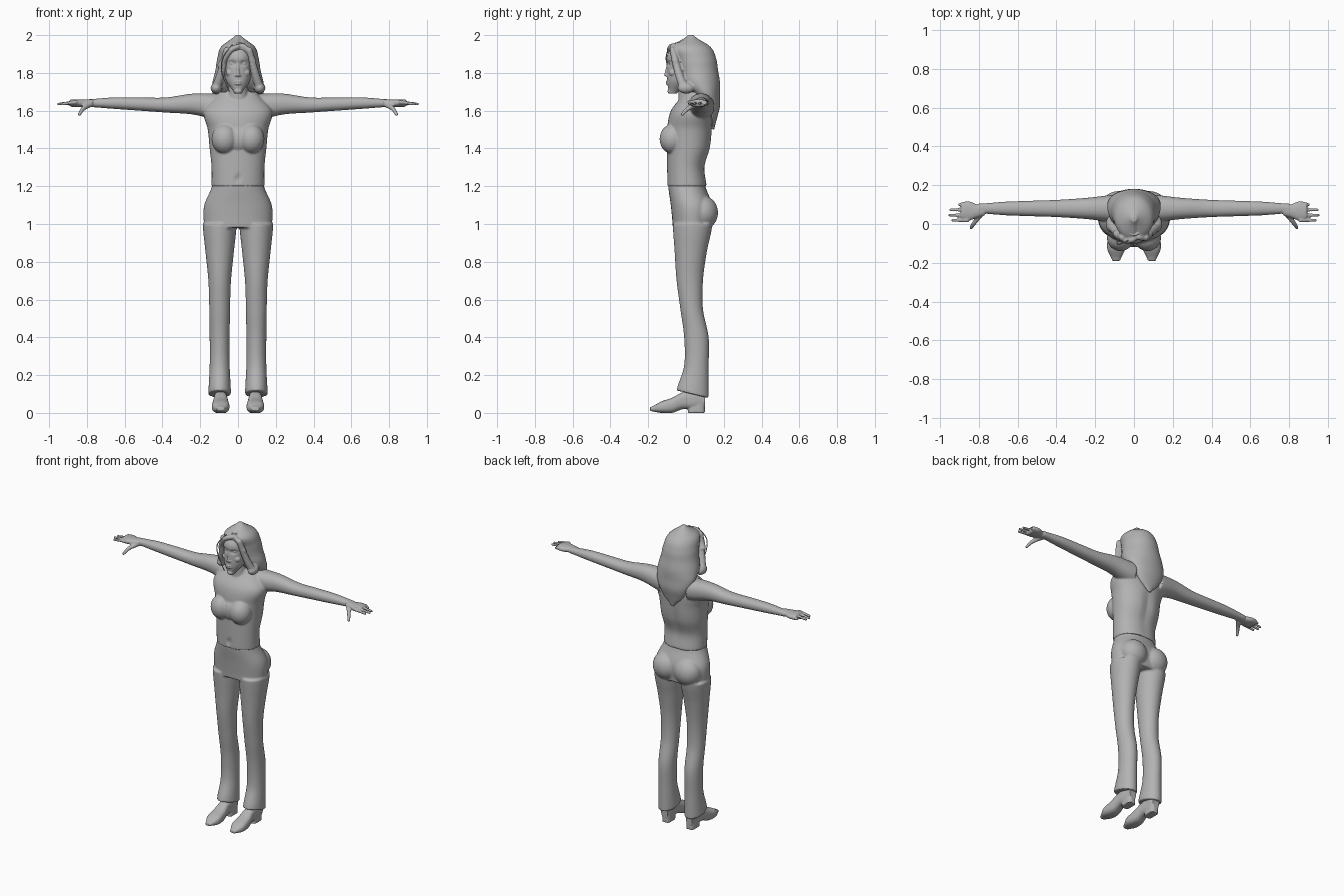
import bpy, bmesh, math
from mathutils import Vector, Matrix

if "Cube" in bpy.data.objects:
    bpy.data.objects.remove(bpy.data.objects["Cube"], do_unlink=True)

grey = bpy.data.materials.new("plain grey")
grey.use_nodes = True
grey.diffuse_color = (.45, .45, .45, 1)
for node in grey.node_tree.nodes:
    if node.type == 'BSDF_PRINCIPLED':
        node.inputs["Base Color"].default_value = grey.diffuse_color
        node.inputs["Roughness"].default_value = .7


def spline(points, steps=8):
    """Smooth curve passing through all the points."""
    points = [Vector(p) for p in points]
    before = [points[0]] + points
    after = points[1:] + [points[-1], points[-1]]
    curve = []
    for i in range(len(points) - 1):
        start, end = points[i], points[i + 1]
        leave = (end - before[i]) / 2
        arrive = (after[i + 1] - start) / 2
        for step in range(steps):
            t = step / steps
            ease = t * t * (3 - 2 * t)
            bend = leave * (t * (1 - t) * (1 - t)) - arrive * (t * t * (1 - t))
            curve.append(start.lerp(end, ease) + bend)
    return curve + [points[-1]]


def rounded(value, power):
    return math.copysign(abs(value) ** (2 / power), value)


def loft(bm, start, end, rows, axis="z", middle=0, pair=False, power=2.2, segments=48):
    """Skin evenly spaced rounded sections; a row is half width, low edge and high edge."""
    sections = spline(rows)
    for side in ((1, -1) if pair else (1,)):
        rings = []
        for i, (half, low, high) in enumerate(sections):
            along = start + (end - start) * i / (len(sections) - 1)
            ring = []
            for k in range(segments):
                angle = math.tau * k / segments
                across = middle + half * rounded(math.cos(angle), power)
                deep = (low + high) / 2 + (high - low) / 2 * rounded(math.sin(angle), power)
                x, y, z = {"x": (along, across, deep),
                           "y": (across, along, deep),
                           "z": (across, deep, along)}[axis]
                ring.append(bm.verts.new((side * x, y, z)))
            rings.append(ring)
        for lower, upper in zip(rings, rings[1:]):
            for k in range(segments):
                bm.faces.new((lower[k - 1], lower[k], upper[k], upper[k - 1]))
        bm.faces.new(rings[0][::-1])
        bm.faces.new(rings[-1])


def ball(bm, centre, radii, pair=False, detail=3):
    for side in ((1, -1) if pair else (1,)):
        x, y, z = centre
        place = Matrix.Translation((side * x, y, z)) @ Matrix.Diagonal((*radii, 1))
        bmesh.ops.create_icosphere(bm, subdivisions=detail, radius=1, matrix=place)


def chain(bm, points, thick, thin, pair=False):
    """Tapering rounded limb made of closely spaced balls."""
    path = spline(points)
    for i, point in enumerate(path):
        radius = thick + (thin - thick) * i / (len(path) - 1)
        ball(bm, point, [radius] * 3, pair, detail=2)


def dent(bm, centre, size, push):
    """Push the surface along y with a soft falloff."""
    for v in bm.verts:
        distance = sum(((v.co[k] - centre[k]) / size[k]) ** 2 for k in range(3))
        v.co.y += push * math.exp(-distance)


def fuse(bm, name, voxel, rounds):
    """Blend all the pieces into one smooth skin."""
    bmesh.ops.recalc_face_normals(bm, faces=bm.faces)
    mesh = bpy.data.meshes.new(name)
    bm.to_mesh(mesh)
    bm.free()
    part = bpy.data.objects.new(name, mesh)
    bpy.context.collection.objects.link(part)
    remesh = part.modifiers.new("Blend", 'REMESH')
    remesh.mode = 'VOXEL'
    remesh.voxel_size = voxel
    soften = part.modifiers.new("Soften", 'SMOOTH')
    soften.factor = .5
    soften.iterations = rounds
    bpy.context.view_layer.update()
    depsgraph = bpy.context.evaluated_depsgraph_get()
    baked = bpy.data.meshes.new_from_object(part.evaluated_get(depsgraph))
    part.modifiers.clear()
    part.data = baked
    baked.materials.clear()
    baked.materials.append(grey)
    for polygon in baked.polygons:
        polygon.use_smooth = True


# Torso with neck, bust, spine groove and navel
bm = bmesh.new()
loft(bm, start=1.2, end=1.7, rows=[
    (.14, -.1, .11), (.14, -.1, .1), (.15, -.1, .13),
    (.16, -.1, .14), (.18, -.08, .14), (.1, -.01, .11)])
loft(bm, start=1.6, end=1.8, rows=[(.06, -.04, .1), (.05, -.04, .09)])
ball(bm, centre=(.07, -.07, 1.45), radii=(.07, .07, .08), pair=True)
ball(bm, centre=(0, -.06, 1.45), radii=(.08, .06, .08))
dent(bm, centre=(0, .14, 1.4), size=(.03, .06, .14), push=-.01)
dent(bm, centre=(0, -.1, 1.24), size=(.01, .03, .02), push=.01)

# Arms and hands, held straight out
loft(bm, start=.1, end=.8, axis="x", middle=.08, pair=True, rows=[
    (.07, 1.55, 1.69), (.055, 1.58, 1.69), (.045, 1.59, 1.67),
    (.04, 1.6, 1.67), (.035, 1.61, 1.67), (.025, 1.62, 1.66)])
loft(bm, start=.77, end=.89, axis="x", middle=.067, pair=True,
     rows=[(half, 1.62, 1.66) for half in (.025, .035, .05, .045)])
for finger, reach in enumerate((.9, .945, .95, .935)):
    tip = .1 - .027 * finger
    chain(bm, [(.86, tip, 1.645), (reach, tip, 1.635)], thick=.012, thin=.008, pair=True)
chain(bm, [(.79, .05, 1.63), (.82, .01, 1.61), (.84, -.02, 1.58)], thick=.016, thin=.009, pair=True)
fuse(bm, "torso_and_arms", voxel=.005, rounds=5)

# Trousers: hips, seat and slightly flared legs with a slanted hem
bm = bmesh.new()
loft(bm, start=.1, end=1, middle=.097, pair=True, power=2, rows=[
    (.06, -.05, .12), (.053, -.01, .12), (.053, -.01, .12), (.055, -.03, .09),
    (.06, -.05, .09), (.075, -.06, .11), (.09, -.07, .14)])
loft(bm, start=.98, end=1.21, rows=[(.18, -.07, .13), (.18, -.08, .14), (.135, -.095, .1)])
ball(bm, centre=(.08, .09, 1.06), radii=(.09, .08, .09), pair=True)
for v in bm.verts:
    v.co.z -= (v.co.y - .03) * .4 * max(0, 1 - v.co.z * 4)
fuse(bm, "trousers", voxel=.006, rounds=5)

# Shoes with separate heels
bm = bmesh.new()
loft(bm, start=-.19, end=.1, axis="y", middle=.092, pair=True, power=2.6, rows=[
    (.02, .01, .03), (.045, 0, .06), (.044, 0, .08),
    (.036, .02, .11), (.033, .02, .12), (.025, .03, .11)])
loft(bm, start=0, end=.1, middle=.09, pair=True, power=3, rows=[(.03, .01, .1)] * 2)
fuse(bm, "shoes", voxel=.004, rounds=3)

# Head with sunken eyes, cheeks, nose, lips and chin
bm = bmesh.new()
loft(bm, start=1.69, end=1.96, rows=[
    (.02, -.09, -.05), (.063, -.1, .05), (.072, -.1, .09), (.074, -.1, .11), (.045, -.06, .08)])
for side in (1, -1):
    dent(bm, centre=(side * .03, -.1, 1.85), size=(.02, .05, .012), push=.014)
ball(bm, centre=(.03, -.077, 1.85), radii=(.015, .012, .01), pair=True)
ball(bm, centre=(.04, -.07, 1.8), radii=(.025, .02, .02), pair=True)
chain(bm, [(0, -.094, 1.85), (0, -.107, 1.79)], thick=.007, thin=.009)
ball(bm, centre=(.01, -.1, 1.787), radii=(.008, .01, .007), pair=True)
for height in (1.742, 1.753):
    ball(bm, centre=(0, -.095, height), radii=(.02, .012, .006))
ball(bm, centre=(0, -.087, 1.703), radii=(.02, .011, .013))
fuse(bm, "head", voxel=.0035, rounds=2)

# Long hair falling to a point down the back, with side locks and a parted fringe
bm = bmesh.new()
loft(bm, start=1.5, end=2, power=2, rows=[
    (.01, .14, .15), (.07, .11, .165), (.105, .09, .18), (.135, .03, .18), (.135, -.03, .18),
    (.12, -.045, .17), (.11, -.06, .16), (.09, -.08, .13), (.015, .01, .04)])
chain(bm, [(.06, -.07, 1.92), (.09, -.04, 1.8), (.115, -.01, 1.72)], thick=.018, thin=.026, pair=True)
ball(bm, centre=(.115, 0, 1.72), radii=(.03, .045, .03), pair=True)
parting = (.025, -.07, 1.945)
chain(bm, [parting, (-.04, -.085, 1.92), (-.09, -.05, 1.84)], thick=.014, thin=.02)
chain(bm, [parting, (.055, -.07, 1.915), (.08, -.055, 1.86)], thick=.014, thin=.018)
dent(bm, centre=(.015, -.07, 1.97), size=(.007, .08, .04), push=.014)
fuse(bm, "hair", voxel=.005, rounds=5)

# Loose curled strand beside the face
curve = bpy.data.curves.new("loose_strand", 'CURVE')
curve.dimensions = '3D'
curve.bevel_depth = .003
curve.bevel_resolution = 2
curve.use_fill_caps = True
path = spline([(-.03, -.085, 1.95), (-.08, -.105, 1.88), (-.085, -.09, 1.8), (-.045, -.08, 1.7)])
line = curve.splines.new('POLY')
line.points.add(len(path) - 1)
for point, place in zip(line.points, path):
    point.co = (*place, 1)
curve.materials.append(grey)
strand = bpy.data.objects.new("loose_strand", curve)
bpy.context.collection.objects.link(strand)
